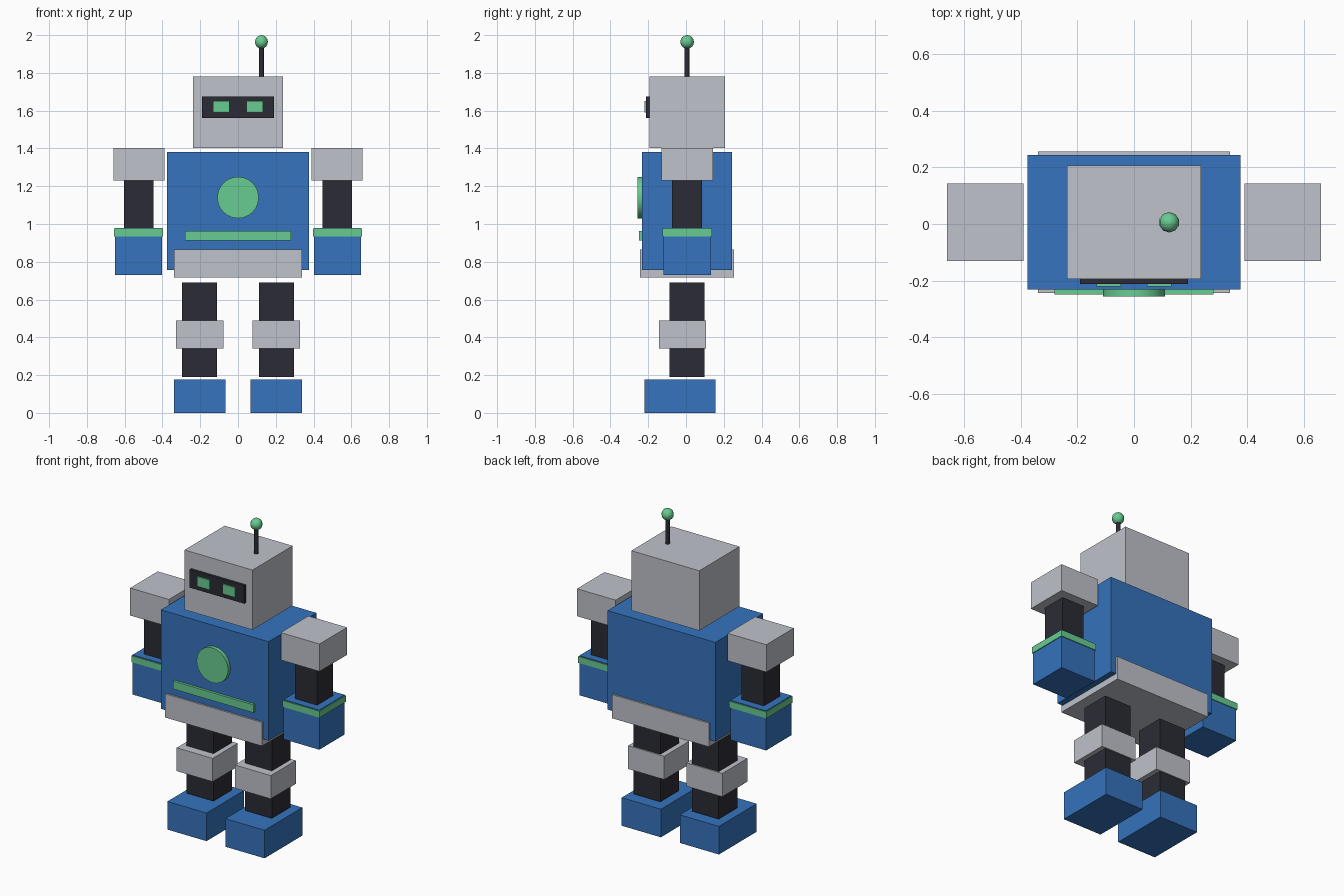
import bpy
import bmesh
from mathutils import Matrix, Vector

default = bpy.data.objects.get("Cube")
if default:
    bpy.data.objects.remove(default, do_unlink=True)

MID = 0.006  # depth of the body's centre line


def material(name, rgb):
    mat = bpy.data.materials.new(name)
    mat.use_nodes = True
    color = (*rgb, 1)
    mat.diffuse_color = color
    mat.node_tree.nodes["Principled BSDF"].inputs["Base Color"].default_value = color
    return mat


blue = material("blue_paint", (0.035, 0.172, 0.508))
grey = material("light_grey_metal", (0.52, 0.54, 0.591))
dark = material("dark_rubber", (0.024, 0.024, 0.036))
green = material("green_glow", (0.141, 0.604, 0.284))


def finish(name, bm, mat):
    mesh = bpy.data.meshes.new(name)
    bm.to_mesh(mesh)
    bm.free()
    mesh.materials.append(mat)
    obj = bpy.data.objects.new(name, mesh)
    bpy.context.collection.objects.link(obj)
    return obj


def box(name, mat, xs, ys, zs):
    """Box between the given (low, high) limits on each axis."""
    bm = bmesh.new()
    bmesh.ops.create_cube(bm, size=1)
    size = [hi - lo for lo, hi in (xs, ys, zs)]
    centre = Vector([(hi + lo) / 2 for lo, hi in (xs, ys, zs)])
    bmesh.ops.scale(bm, vec=size, verts=bm.verts)
    bmesh.ops.translate(bm, vec=centre, verts=bm.verts)
    return finish(name, bm, mat)


def pair(name, mat, xs, ys, zs):
    """The same box on the left (+x) and the right (-x)."""
    box("left_" + name, mat, xs, ys, zs)
    box("right_" + name, mat, (-xs[1], -xs[0]), ys, zs)


def cylinder(name, mat, radius, depth, centre, sides, axis="Z"):
    bm = bmesh.new()
    turn = Matrix.Rotation(1.570796, 4, "X") if axis == "Y" else Matrix()
    bmesh.ops.create_cone(bm, cap_ends=True, segments=sides, radius1=radius,
                          radius2=radius, depth=depth,
                          matrix=Matrix.Translation(centre) @ turn)
    for face in bm.faces:
        face.smooth = len(face.verts) == 4
    for edge in bm.edges:
        edge.smooth = all(f.smooth for f in edge.link_faces)
    return finish(name, bm, mat)


def around(half):
    return (MID - half, MID + half)


# Torso and hips
box("torso", blue, (-0.376, 0.376), around(0.238), (0.756, 1.38))
box("hips", grey, (-0.338, 0.338), around(0.249), (0.716, 0.865))
cylinder("chest_disc", green, 0.11, 0.04, (0, -0.236, 1.14), 24, "Y")
box("chest_bar", green, (-0.28, 0.28), (-0.248, -0.22), (0.913, 0.963))

# Head with visor and eyes
box("head", grey, (-0.237, 0.237), around(0.2), (1.403, 1.78))
box("visor", dark, (-0.19, 0.19), (-0.211, -0.18), (1.562, 1.676))
pair("eye", green, (0.045, 0.132), (-0.22, -0.2), (1.589, 1.65))

# Antenna
cylinder("antenna_rod", dark, 0.0135, 0.2, (0.124, MID, 1.85), 10)
bm = bmesh.new()
bmesh.ops.create_uvsphere(bm, u_segments=10, v_segments=8, radius=0.036,
                          matrix=Matrix.Translation((0.124, MID, 1.964)))
for face in bm.faces:
    face.smooth = True
finish("antenna_ball", bm, green)

# Arms
pair("shoulder", grey, (0.39, 0.66), around(0.137), (1.23, 1.403))
pair("upper_arm", dark, (0.448, 0.603), around(0.079), (0.97, 1.235))
pair("forearm", blue, (0.402, 0.651), around(0.126), (0.73, 0.98))
pair("wrist_band", green, (0.397, 0.656), around(0.131), (0.935, 0.975))

# Legs
pair("leg", dark, (0.11, 0.297), around(0.093), (0.19, 0.69))
pair("knee_pad", grey, (0.077, 0.328), (-0.142, 0.107), (0.342, 0.489))
pair("foot", blue, (0.066, 0.339), (-0.219, 0.156), (0, 0.177))
